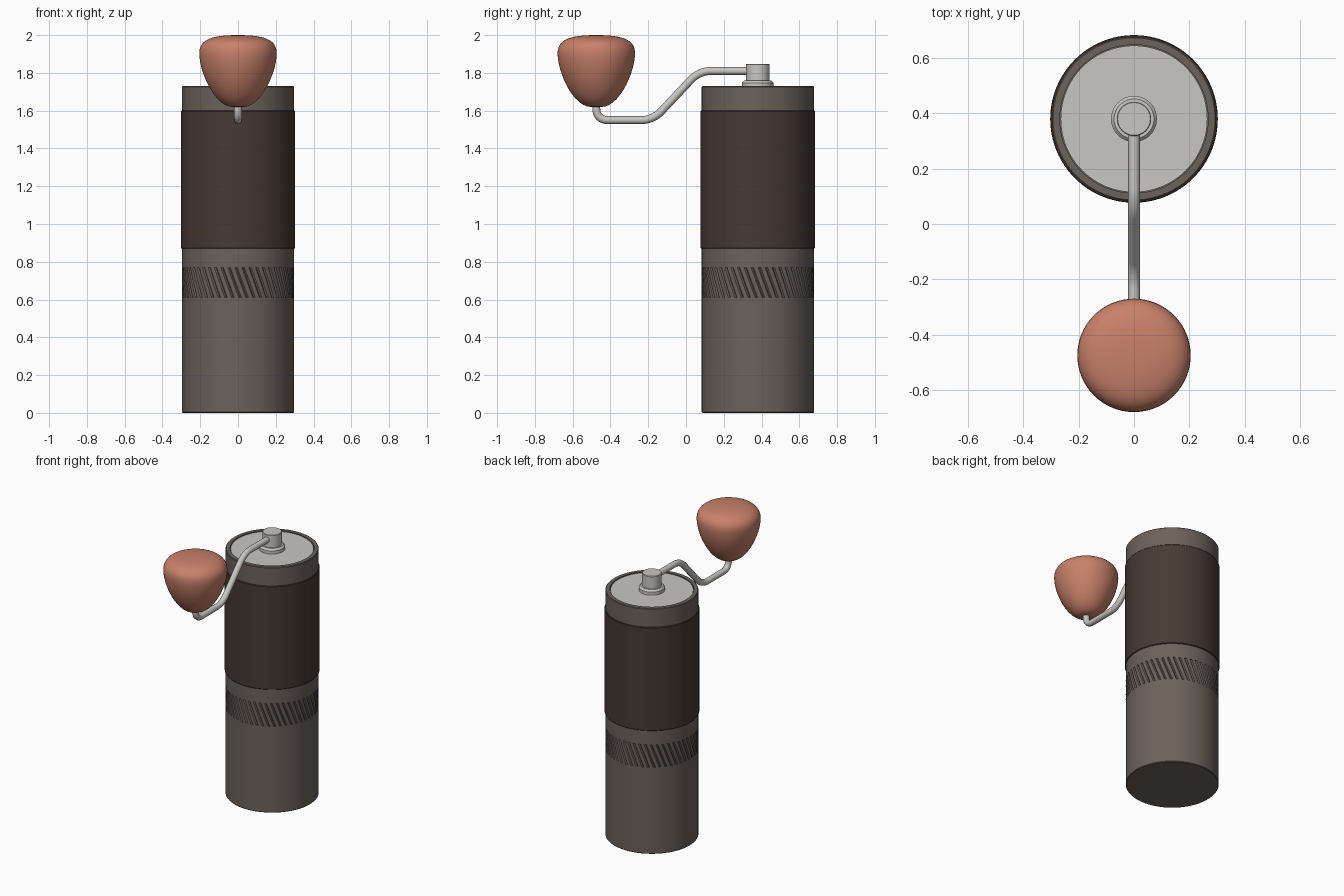
import bpy, bmesh, math
from mathutils import Vector, Matrix
from mathutils.geometry import interpolate_bezier

if "Cube" in bpy.data.objects:
    bpy.data.objects.remove(bpy.data.objects["Cube"], do_unlink=True)

BODY_Y, KNOB_Y = 0.38, -0.475
R = 0.297


def material(name, rgb):
    m = bpy.data.materials.new(name)
    m.use_nodes = True
    m.diffuse_color = (*rgb, 1)
    m.node_tree.nodes["Principled BSDF"].inputs["Base Color"].default_value = (*rgb, 1)
    return m


graphite = material("warm graphite", (0.15, 0.122, 0.105))
brown = material("dark brown", (0.061, 0.041, 0.033))
steel = material("pale steel", (0.58, 0.57, 0.545))
terracotta = material("terracotta", (0.58, 0.218, 0.143))


def finish(obj, mat, angle=30):
    obj.data.materials.append(mat)
    bpy.ops.object.select_all(action="DESELECT")
    obj.select_set(True)
    bpy.context.view_layer.objects.active = obj
    bpy.ops.object.shade_smooth_by_angle(angle=math.radians(angle))
    return obj


def mesh_object(name, bm, y, mat):
    bmesh.ops.recalc_face_normals(bm, faces=bm.faces)
    mesh = bpy.data.meshes.new(name)
    bm.to_mesh(mesh)
    bm.free()
    obj = bpy.data.objects.new(name, mesh)
    obj.location.y = y
    bpy.context.collection.objects.link(obj)
    return finish(obj, mat)


def lathe(name, profile, y, mat, steps=96):
    """Turn a (radius, height) profile about the vertical axis."""
    bm = bmesh.new()
    verts = [bm.verts.new((r, 0, z)) for r, z in profile]
    edges = [bm.edges.new(pair) for pair in zip(verts, verts[1:])]
    bmesh.ops.spin(bm, geom=verts + edges, cent=(0, 0, 0), axis=(0, 0, 1),
                   angle=math.tau, steps=steps)
    bmesh.ops.remove_doubles(bm, verts=bm.verts, dist=0.0002)
    return mesh_object(name, bm, y, mat)


# Catch cup, middle band and upper barrel with a raised rim
lathe("catch_cup", [(0, 0), (R - 0.004, 0), (R, 0.004), (R, 0.61), (0, 0.61)],
      BODY_Y, graphite)
lathe("upper_barrel", [(0, 0.77), (R, 0.77), (R, 1.726), (R - 0.004, 1.73),
                       (0.268, 1.73), (0.268, 1.70), (0, 1.70)], BODY_Y, graphite)

# Grip sleeve
sleeve = [(0.29, 0.87), (0.3, 0.87), (0.303, 0.874), (0.303, 1.596),
          (0.3, 1.6), (0.29, 1.6)]
lathe("grip_sleeve", sleeve + sleeve[:1], BODY_Y, brown)

# Knurled ring: slanting V grooves wound around the barrel
ridges, rows, twist = 50, 8, 0.2
bm = bmesh.new()
rings = []
for row in range(rows + 1):
    t = row / rows
    ring = []
    for i in range(ridges):
        for part, radius in ((0, R), (0.62, R), (0.81, R - 0.007)):
            a = (i + part) * math.tau / ridges - twist * t
            ring.append(bm.verts.new((radius * math.cos(a), radius * math.sin(a),
                                      0.61 + 0.16 * t)))
    rings.append(ring)
for low, high in zip(rings, rings[1:]):
    for i in range(len(low)):
        j = (i + 1) % len(low)
        bm.faces.new((low[i], low[j], high[j], high[i]))
mesh_object("knurled_ring", bm, BODY_Y, graphite)

# Lid, flange and crank hub
lathe("lid", [(0, 1.69), (0.265, 1.69), (0.265, 1.725), (0, 1.725)], BODY_Y, steel)
lathe("hub_flange", [(0, 1.72), (0.083, 1.72), (0.083, 1.747), (0.072, 1.76), (0, 1.76)],
      BODY_Y, steel, 48)
lathe("crank_hub", [(0, 1.75), (0.062, 1.75), (0.062, 1.845), (0.059, 1.848), (0, 1.848)],
      BODY_Y, steel, 48)

# Crank arm: a rod with rounded bends
corners = [Vector((0, y, z)) for y, z in
           ((BODY_Y, 1.81), (0.07, 1.81), (-0.175, 1.55), (KNOB_Y, 1.55), (KNOB_Y, 1.66))]
path = [corners[0]]
for before, corner, after in zip(corners, corners[1:], corners[2:]):
    start = corner + (before - corner).normalized() * 0.06
    end = corner + (after - corner).normalized() * 0.06
    path += interpolate_bezier(start, start.lerp(corner, 0.6), end.lerp(corner, 0.6), end, 9)
path.append(corners[-1])
curve = bpy.data.curves.new("crank_arm", "CURVE")
curve.dimensions = "3D"
curve.bevel_depth = 0.021
curve.bevel_resolution = 4
curve.use_fill_caps = True
spline = curve.splines.new("POLY")
spline.points.add(len(path) - 1)
for point, co in zip(spline.points, path):
    point.co = (*co, 1)
arm = bpy.data.objects.new("crank_arm", curve)
bpy.context.collection.objects.link(arm)
bpy.ops.object.select_all(action="DESELECT")
arm.select_set(True)
bpy.context.view_layer.objects.active = arm
bpy.ops.object.convert(target="MESH")
finish(bpy.context.view_layer.objects.active, steel, 40)


# Knob: shallow dome over a tapering bowl
def arc(*points):
    return [tuple(p)[:2] for p in interpolate_bezier(*[Vector((*q, 0)) for q in points], 14)]


dome = arc((0, 2.0), (0.13, 2.0), (0.19, 1.98), (0.203, 1.925))
bowl = arc((0.205, 1.905), (0.205, 1.8), (0.12, 1.62), (0.03, 1.62))
lathe("knob", dome + bowl + [(0, 1.62)], KNOB_Y, terracotta, 64)
